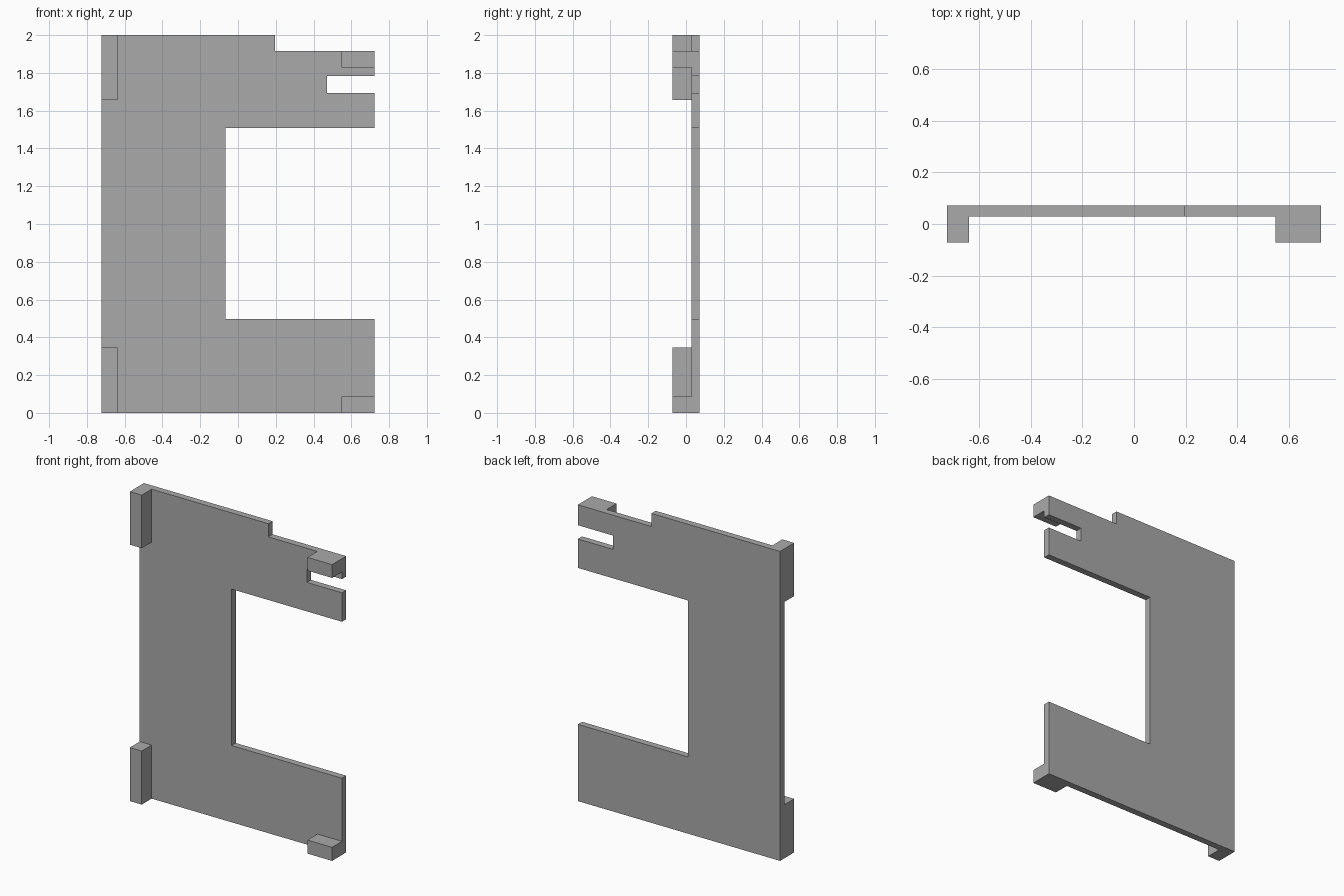
import bpy
import bmesh

cube = bpy.data.objects.get("Cube")
if cube:
    bpy.data.objects.remove(cube, do_unlink=True)

grey = bpy.data.materials.new("plain_grey")
grey.use_nodes = True
colour = (0.4, 0.4, 0.4, 1)
grey.diffuse_color = colour
grey.node_tree.nodes["Principled BSDF"].inputs["Base Color"].default_value = colour

SIDE, TOP = 0.723, 2.0
FRONT, PLATE_FRONT, BACK = -0.072, 0.029, 0.072


def extrude_profile(name, outline, y_front, y_back):
    """Solid made from an (x, z) outline pushed from front to back."""
    bm = bmesh.new()
    face = bm.faces.new([bm.verts.new((x, y_front, z)) for x, z in outline])
    result = bmesh.ops.extrude_face_region(bm, geom=[face])
    moved = [v for v in result["geom"] if isinstance(v, bmesh.types.BMVert)]
    bmesh.ops.translate(bm, vec=(0, y_back - y_front, 0), verts=moved)
    bmesh.ops.recalc_face_normals(bm, faces=bm.faces)
    mesh = bpy.data.meshes.new(name)
    bm.to_mesh(mesh)
    bm.free()
    mesh.materials.append(grey)
    obj = bpy.data.objects.new(name, mesh)
    bpy.context.collection.objects.link(obj)
    return obj


def front_block(name, x0, x1, z0, z1):
    return extrude_profile(name, [(x0, z0), (x1, z0), (x1, z1), (x0, z1)],
                           FRONT, PLATE_FRONT)


# C-shaped plate with a stepped top edge and a slot in the upper arm
extrude_profile("back_plate", [
    (-SIDE, 0), (SIDE, 0), (SIDE, 0.496), (-0.066, 0.496),
    (-0.066, 1.507), (SIDE, 1.507), (SIDE, 1.694), (0.472, 1.694),
    (0.472, 1.783), (SIDE, 1.783), (SIDE, 1.915), (0.197, 1.915),
    (0.197, TOP), (-SIDE, TOP),
], PLATE_FRONT, BACK)

# Tall corner posts on the right edge
front_block("lower_post", -SIDE, -0.638, 0, 0.346)
front_block("upper_post", -SIDE, -0.638, 1.657, TOP)

# Short lugs at the ends of the arms
front_block("lower_lug", 0.547, SIDE, 0, 0.088)
front_block("upper_lug", 0.547, SIDE, 1.829, 1.915)
